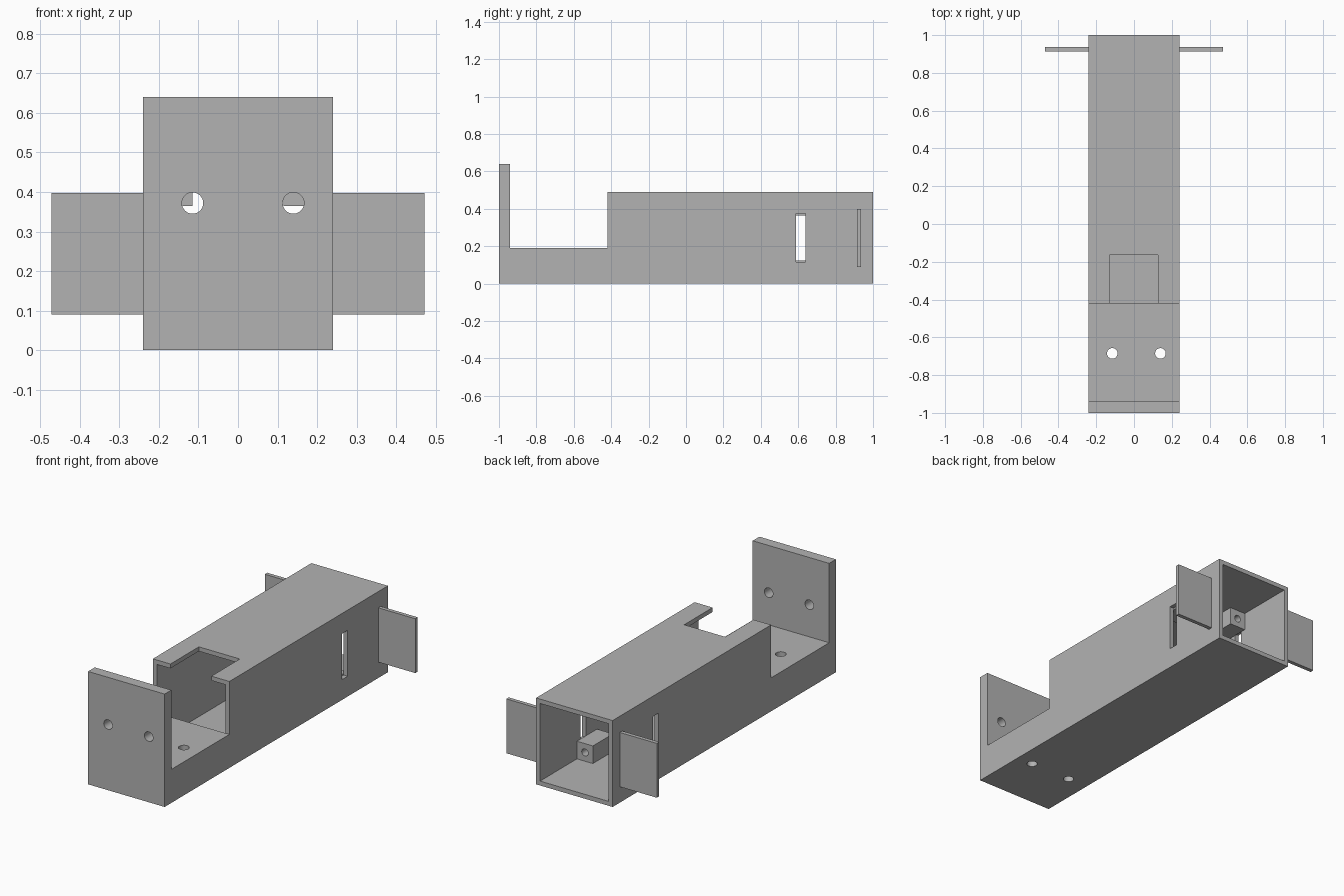
import bpy, bmesh, math
from mathutils import Matrix

cube = bpy.data.objects.get("Cube")
if cube:
    bpy.data.objects.remove(cube, do_unlink=True)

grey = bpy.data.materials.new("plain grey")
grey.use_nodes = True
GREY = (0.45, 0.45, 0.45, 1)
grey.diffuse_color = GREY
grey.node_tree.nodes["Principled BSDF"].inputs["Base Color"].default_value = GREY


def finish(name, bm):
    bmesh.ops.recalc_face_normals(bm, faces=bm.faces)
    mesh = bpy.data.meshes.new(name)
    bm.to_mesh(mesh)
    bm.free()
    mesh.materials.append(grey)
    ob = bpy.data.objects.new(name, mesh)
    bpy.context.collection.objects.link(ob)
    return ob


def box(name, x, y, z):
    """Box from three (low, high) ranges."""
    bm = bmesh.new()
    bmesh.ops.create_cube(bm, size=1)
    for v in bm.verts:
        v.co = [r[0] + (c + 0.5) * (r[1] - r[0]) for c, r in zip(v.co, (x, y, z))]
    return finish(name, bm)


def rod(name, centre, radius, length, axis):
    bm = bmesh.new()
    turn = Matrix.Rotation(math.pi / 2, 4, 'X') if axis == 'Y' else Matrix()
    bmesh.ops.create_cone(bm, cap_ends=True, segments=32, radius1=radius, radius2=radius,
                          depth=length, matrix=Matrix.Translation(centre) @ turn)
    return finish(name, bm)


def cut(target, cutter):
    """Subtract the cutter, apply the result and discard the cutter."""
    cutter.hide_render = True
    mod = target.modifiers.new("cut", 'BOOLEAN')
    mod.operation, mod.solver, mod.object = 'DIFFERENCE', 'EXACT', cutter
    bpy.context.view_layer.objects.active = target
    bpy.ops.object.modifier_apply(modifier=mod.name)
    bpy.data.objects.remove(cutter, do_unlink=True)


HALF, WALL, TOP = 0.24, 0.025, 0.49
INNER = HALF - WALL
TRAY_END = -0.42

# Body: side outline of end plate, tray and tunnel, extruded across the width
outline = [(-1, 0), (1, 0), (1, TOP), (TRAY_END, TOP), (TRAY_END, 0.19),
           (-0.94, 0.19), (-0.94, 0.64), (-1, 0.64)]
bm = bmesh.new()
face = bm.faces.new([bm.verts.new((-HALF, y, z)) for y, z in outline])
side = bmesh.ops.extrude_face_region(bm, geom=[face])
bmesh.ops.translate(bm, vec=(2 * HALF, 0, 0),
                    verts=[g for g in side["geom"] if isinstance(g, bmesh.types.BMVert)])
body = finish("body", bm)

# Tunnel hollow: full bore behind the tray, open above the tray at the front
cut(body, box("tunnel_cutter", (-INNER, INNER), (TRAY_END, 1.1), (WALL, TOP - WALL)))
cut(body, box("front_opening_cutter", (-INNER, INNER), (TRAY_END - 0.1, TRAY_END + 0.1),
              (0.19, TOP - WALL)))

# Roof notch and side slots
cut(body, box("notch_cutter", (-0.13, 0.127), (TRAY_END - 0.1, -0.165), (0.4, 0.6)))
cut(body, box("slot_cutter", (-0.4, 0.4), (0.587, 0.64), (0.115, 0.375)))

# Screw holes in the end plate and the tray
for x in (-0.115, 0.14):
    cut(body, rod("plate_hole_cutter", (x, -0.97, 0.372), 0.027, 0.2, 'Y'))
    cut(body, rod("tray_hole_cutter", (x, -0.685, 0.1), 0.028, 0.4, 'Z'))

for side_name, s in (("left", 1), ("right", -1)):
    # Side tab
    box(side_name + "_tab", sorted((s * (HALF - 0.01), s * 0.472)), (0.914, 0.936), (0.09, 0.398))
    # Drilled mounting blocks in the tunnel corners
    for level, low in (("lower", WALL), ("upper", TOP - WALL - 0.1)):
        block = box(f"{side_name}_{level}_block", sorted((s * 0.115, s * INNER)),
                    (0.49, 0.67), (low, low + 0.1))
        cut(block, rod("screw_cutter", (s * 0.165, 0.62, low + 0.05), 0.02, 0.2, 'Y'))

# Smooth hole walls, crisp edges
bpy.ops.object.select_all(action='DESELECT')
for ob in bpy.context.collection.objects:
    if ob.type == 'MESH':
        ob.select_set(True)
bpy.context.view_layer.objects.active = body
bpy.ops.object.shade_smooth_by_angle(angle=math.radians(30))
